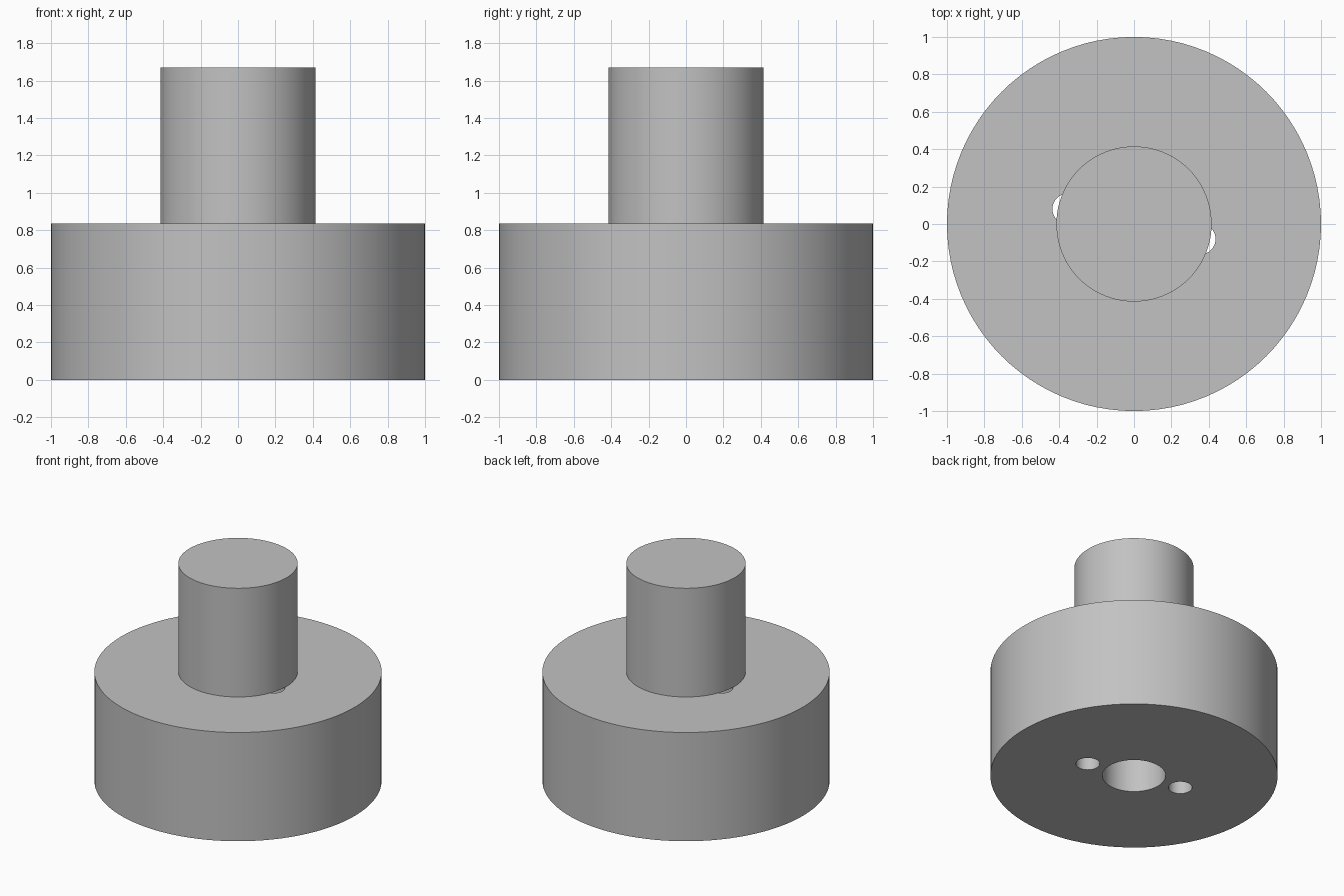
import bpy
import math

cube = bpy.data.objects.get("Cube")
if cube:
    bpy.data.objects.remove(cube, do_unlink=True)

BASE_H, TOTAL_H = 0.835, 1.67

grey = bpy.data.materials.new("plain grey")
grey.use_nodes = True
COLOUR = (0.54, 0.54, 0.54, 1)
grey.diffuse_color = COLOUR
grey.node_tree.nodes["Principled BSDF"].inputs["Base Color"].default_value = COLOUR


def cylinder(name, radius, z0, z1, x=0, y=0, sides=96):
    bpy.ops.mesh.primitive_cylinder_add(
        vertices=sides, radius=radius, depth=z1 - z0, location=(x, y, (z0 + z1) / 2))
    obj = bpy.context.object
    obj.name = name
    obj.data.materials.append(grey)
    return obj


def cut(target, cutter):
    mod = target.modifiers.new("hole", "BOOLEAN")
    mod.operation = "DIFFERENCE"
    mod.solver = "EXACT"
    mod.object = cutter
    bpy.context.view_layer.objects.active = target
    bpy.ops.object.modifier_apply(modifier=mod.name)
    bpy.data.objects.remove(cutter, do_unlink=True)


def smooth(obj):
    bpy.ops.object.select_all(action="DESELECT")
    obj.select_set(True)
    bpy.context.view_layer.objects.active = obj
    bpy.ops.object.shade_smooth_by_angle(angle=math.radians(30))


# Wide base with a central bore and two pin holes right through it
base = cylinder("base", 1.0, 0, BASE_H)
cut(base, cylinder("bore_cutter", 0.22, -0.1, BASE_H + 0.1, sides=64))
for side in (1, -1):
    cut(base, cylinder("pin_hole_cutter", 0.083, -0.1, BASE_H + 0.1,
                       x=0.353 * side, y=-0.08 * side, sides=48))
smooth(base)

# Solid post standing on the base, closing the bore from above
post = cylinder("post", 0.415, BASE_H, TOTAL_H)
smooth(post)
